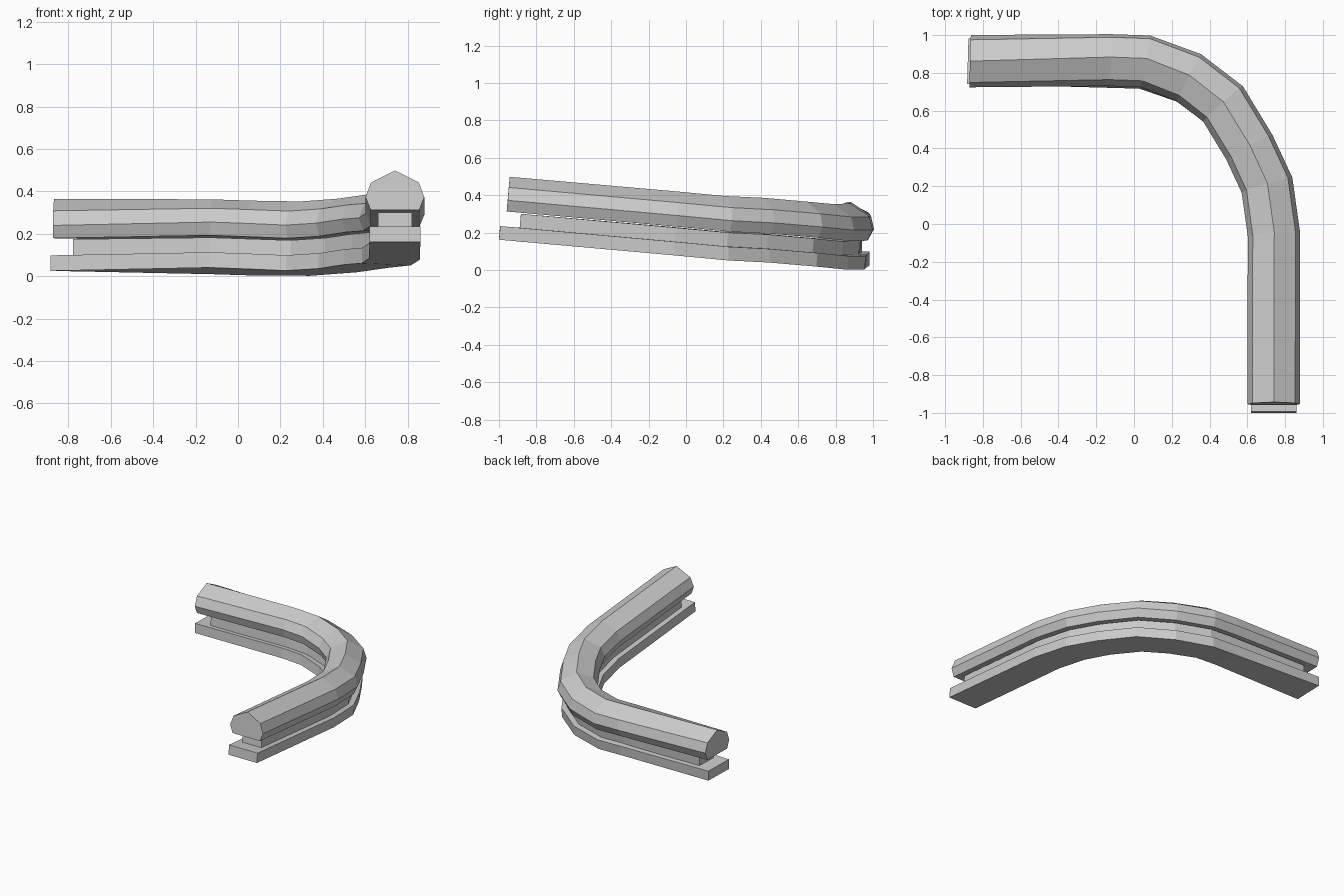
import bpy
import bmesh
from math import sin, cos
from mathutils import Vector

cube = bpy.data.objects.get("Cube")
if cube:
    bpy.data.objects.remove(cube, do_unlink=True)

# Single plain grey
grey = bpy.data.materials.new("light_grey")
grey.use_nodes = True
color = (0.6, 0.6, 0.6, 1.0)
grey.diffuse_color = color
grey.node_tree.nodes["Principled BSDF"].inputs["Base Color"].default_value = color

# Centre line under the base: x, y, z, outward bank angle
PATH = [Vector(p) for p in (
    (0.74, -1.0, 0.162, 0.0),
    (0.738, -0.075, 0.081, 0.02),
    (0.70, 0.19, 0.056, 0.04),
    (0.605, 0.39, 0.047, 0.06),
    (0.47, 0.615, 0.027, 0.07),
    (0.283, 0.755, 0.014, 0.1),
    (0.05, 0.835, 0.019, 0.13),
    (-0.13, 0.84, 0.025, 0.13),
    (-0.88, 0.862, 0.025, 0.0),
)]


def trimmed(start, end):
    """Path shortened by a distance at each end."""
    pts = [p.copy() for p in PATH]
    for i, j, cut in ((0, 1, start), (-1, -2, end)):
        length = (PATH[j].xyz - PATH[i].xyz).length
        pts[i] = PATH[i].lerp(PATH[j], cut / length)
    return pts


def sweep(name, half, start, end):
    """Sweep a mirrored half profile (offset, height) along the banked path."""
    profile = half + [(-u, v) for u, v in reversed(half) if u > 0]
    pts = trimmed(start, end)
    bm = bmesh.new()
    rings = []
    for i, p in enumerate(pts):
        before = (p.xyz - pts[i - 1].xyz).normalized() if i else None
        after = (pts[i + 1].xyz - p.xyz).normalized() if i + 1 < len(pts) else None
        tangent = ((before or after) + (after or before)).normalized()
        mitre = 1 / tangent.dot(before or after)
        out = Vector((tangent.y, -tangent.x, 0)).normalized()
        up = out.cross(tangent)
        side = (out * cos(p.w) - up * sin(p.w)) * mitre
        top = up * cos(p.w) + out * sin(p.w)
        rings.append([bm.verts.new(p.xyz + side * u + top * v) for u, v in profile])
    n = len(profile)
    for a, b in zip(rings, rings[1:]):
        for k in range(n):
            m = (k + 1) % n
            bm.faces.new((a[k], a[m], b[m], b[k]))
    bm.faces.new(rings[0])
    bm.faces.new(rings[-1])
    bmesh.ops.recalc_face_normals(bm, faces=bm.faces)
    mesh = bpy.data.meshes.new(name)
    bm.to_mesh(mesh)
    bm.free()
    mesh.materials.append(grey)
    obj = bpy.data.objects.new(name, mesh)
    bpy.context.collection.objects.link(obj)
    return obj


# Flat base strip, narrow web and faceted grip rail
sweep("base_strip", [(0.12, 0.0), (0.12, 0.073)], 0, 0)
sweep("web", [(0.08, 0.07), (0.08, 0.148)], 0.105, 0.105)
sweep("grip_rail", [(0.115, 0.154), (0.1385, 0.214), (0.113, 0.283), (0, 0.34)],
      0.028, 0.012)
